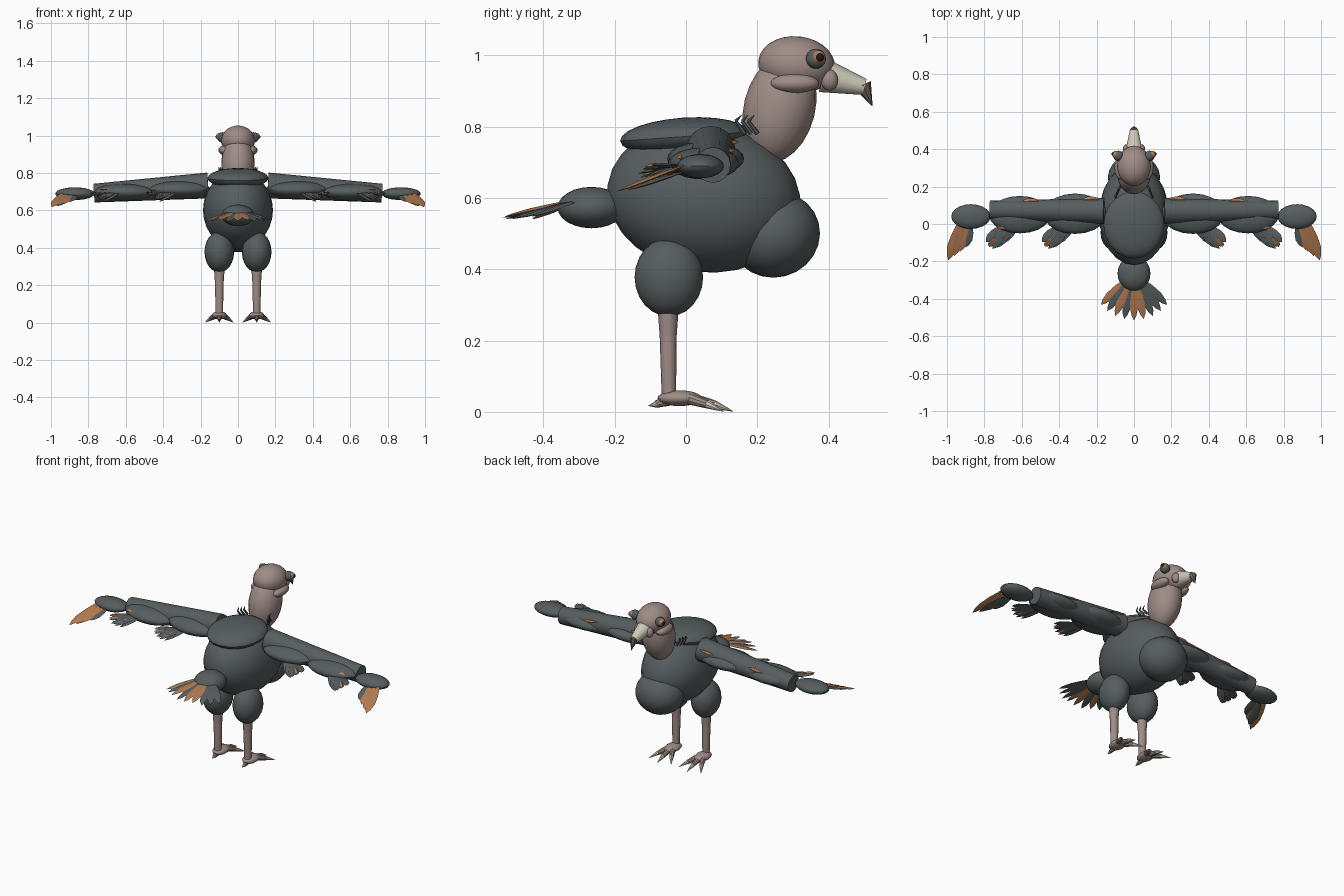
import bpy, bmesh, math
from mathutils import Matrix, Vector

cube = bpy.data.objects.get("Cube")
if cube:
    bpy.data.objects.remove(cube, do_unlink=True)


def material(name, r, g, b):
    m = bpy.data.materials.new(name)
    m.use_nodes = True
    m.diffuse_color = (r, g, b, 1)
    bsdf = next(n for n in m.node_tree.nodes if n.type == 'BSDF_PRINCIPLED')
    bsdf.inputs["Base Color"].default_value = (r, g, b, 1)
    bsdf.inputs["Roughness"].default_value = 0.8
    return m


GREY = material("slate plumage", 0.095, 0.112, 0.117)
SKIN = material("pinkish skin", 0.35, 0.265, 0.24)
RUST = material("rust feather", 0.46, 0.20, 0.085)
CREAM = material("cream horn", 0.62, 0.59, 0.48)
HORN = material("dark horn", 0.16, 0.12, 0.11)
BLACK = material("black pupil", 0.012, 0.012, 0.014)
parts = []


def finish(name, bm, mat):
    bmesh.ops.recalc_face_normals(bm, faces=bm.faces)
    mesh = bpy.data.meshes.new(name)
    bm.to_mesh(mesh)
    bm.free()
    mesh.materials.append(mat)
    ob = bpy.data.objects.new(name, mesh)
    bpy.context.collection.objects.link(ob)
    parts.append(ob)


def ball(name, centre, radii, mat, tilt=0, seg=20):
    """Ellipsoid, tilted about x in degrees."""
    bm = bmesh.new()
    m = (Matrix.Translation(centre) @ Matrix.Rotation(math.radians(tilt), 4, 'X')
         @ Matrix.Diagonal((*radii, 1)))
    bmesh.ops.create_uvsphere(bm, u_segments=seg, v_segments=seg * 3 // 5,
                              radius=1, matrix=m)
    finish(name, bm, mat)


def limb(name, a, b, ra, rb, mat, sides=14):
    """Tapered tube from a to b."""
    a, b = Vector(a), Vector(b)
    d = b - a
    bm = bmesh.new()
    m = Matrix.Translation((a + b) / 2) @ d.to_track_quat('Z', 'Y').to_matrix().to_4x4()
    bmesh.ops.create_cone(bm, cap_ends=True, segments=sides, radius1=ra,
                          radius2=rb, depth=d.length, matrix=m)
    bmesh.ops.remove_doubles(bm, verts=bm.verts, dist=0.0001)
    finish(name, bm, mat)


def feather(name, a, b, width, mat):
    """Flat pointed blade with a raised midrib."""
    a, b = Vector(a), Vector(b)
    d = b - a
    side = d.cross(Vector((0, 0, 1))).normalized()
    up = side.cross(d).normalized()
    bm = bmesh.new()
    rings = []
    for t, w in ((0, 0.3), (0.35, 0.85), (0.65, 1), (0.87, 0.6)):
        p, s, u = a + d * t, side * width * w, up * 0.006 * w
        rings.append([bm.verts.new(p + o) for o in (s, u, -s, -u)])
    for r, q in zip(rings, rings[1:]):
        for i in range(4):
            j = (i + 1) % 4
            bm.faces.new((r[i], r[j], q[j], q[i]))
    tip = bm.verts.new(b)
    bm.faces.new(rings[0])
    for i in range(4):
        bm.faces.new((rings[-1][i], rings[-1][(i + 1) % 4], tip))
    finish(name, bm, mat)


# Torso
ball("body", (0, 0.05, 0.6), (0.187, 0.272, 0.208), GREY, -8, 24)
ball("crop", (0, 0.248, 0.498), (0.14, 0.128, 0.121), GREY, 15)
ball("back_mantle", (0, -0.005, 0.772), (0.163, 0.18, 0.053), GREY, 4)
ball("tail_base", (0, -0.265, 0.573), (0.088, 0.095, 0.058), GREY)

# Tail fan
for i in range(9):
    angle = math.radians((i - 4) * 11)
    reach = 0.225 + 0.02 * math.cos(angle * 2)
    tip = (reach * 1.13 * math.sin(angle), -0.27 - reach * math.cos(angle),
           0.54 + 0.004 * (i % 3))
    base = (0.05 * math.sin(angle), -0.27 - 0.03 * math.cos(angle), 0.597)
    feather(f"tail_feather_{i + 1}", base, tip, 0.023,
            RUST if i in (0, 2, 4, 5) else GREY)

# Neck, head and beak
ball("neck", (0, 0.262, 0.852), (0.089, 0.1, 0.155), SKIN, -14)
ball("head", (0, 0.31, 0.973), (0.09, 0.108, 0.08), SKIN, -6, 24)
limb("beak", (0, 0.385, 0.943), (0, 0.5, 0.911), 0.048, 0.023, CREAM)
limb("beak_hook", (0, 0.495, 0.917), (0, 0.522, 0.857), 0.025, 0.001, HORN, 8)


def wing(side, s):
    """One outstretched wing with its feather groups."""
    def at(x, y, z):
        return (s * x, y, z)

    limb(f"{side}_wing_arm", at(0.16, 0.07, 0.733), at(0.77, 0.075, 0.692),
         0.069, 0.05, GREY, 16)
    ball(f"{side}_upper_wing", at(0.315, 0.055, 0.71), (0.17, 0.108, 0.048), GREY)
    ball(f"{side}_fore_wing", at(0.61, 0.05, 0.697), (0.165, 0.1, 0.045), GREY)
    ball(f"{side}_wing_hand", at(0.872, 0.04, 0.689), (0.105, 0.066, 0.034), GREY)

    # Trailing groups fan outward and back
    for group, x in (("inner", 0.32), ("outer", 0.62)):
        for i in range(5):
            base = at(x + 0.025 * i, -0.015, 0.705 - 0.004 * i)
            tip = at(x + 0.1 + 0.018 * i, -0.105 - 0.03 * i + 0.016 * i * i / 2,
                     0.645 + 0.012 * i)
            feather(f"{side}_{group}_feather_{i + 1}", base, tip, 0.022, GREY)
            if i % 2:
                tuft = [p + (q - p) * 0.5 for p, q in zip(base, tip)]
                feather(f"{side}_{group}_rust_feather_{i + 1}",
                        (tuft[0], tuft[1], tuft[2] + 0.008),
                        (tip[0] + s * 0.008, tip[1] + 0.008, tip[2] + 0.006),
                        0.011, RUST)

    # Wing tip fan
    for i in range(4):
        feather(f"{side}_tip_feather_{i + 1}",
                at(0.87 + 0.023 * i, 0.0, 0.684 + 0.003 * i),
                at(0.9 + 0.031 * i, -0.125 - 0.023 * i, 0.645 - 0.009 * i),
                0.026, GREY if i == 0 else RUST)
    feather(f"{side}_tip_under_feather", at(0.9, 0, 0.675),
            at(0.965, -0.165, 0.622), 0.026, GREY)

    # Short rust coverts lying on the wing
    for i, (x, y, z) in enumerate(((0.19, 0.135, 0.762), (0.51, 0.125, 0.738),
                                   (0.33, -0.01, 0.732), (0.65, -0.01, 0.72))):
        feather(f"{side}_covert_{i + 1}", at(x, y, z),
                at(x + 0.085, y - 0.005, z - 0.01), 0.016, RUST)


def face(side, s):
    """Eye, cheek folds and neck tufts."""
    ball(f"{side}_eye", (s * 0.083, 0.364, 0.99), (0.028, 0.028, 0.028), GREY)
    ball(f"{side}_iris", (s * 0.097, 0.371, 0.994), (0.02, 0.02, 0.02), RUST, 0, 14)
    ball(f"{side}_pupil", (s * 0.108, 0.374, 0.994), (0.012, 0.013, 0.013), BLACK, 0, 14)
    ball(f"{side}_cheek", (s * 0.07, 0.305, 0.921), (0.034, 0.068, 0.027), SKIN)
    ball(f"{side}_nostril_fold", (s * 0.038, 0.402, 0.93), (0.022, 0.024, 0.03), SKIN, 0, 14)
    for i in range(3):
        x, y = s * (0.075 + 0.008 * i), 0.2 - 0.018 * i
        mid = (x + s * 0.008, y - 0.025, 0.815)
        limb(f"{side}_neck_tuft_{i + 1}", (x, y, 0.78), mid, 0.007, 0.005, GREY, 6)
        limb(f"{side}_neck_tuft_tip_{i + 1}", mid,
             (x + s * 0.012, y - 0.008, 0.832), 0.005, 0.001, GREY, 6)


def leg(side, s):
    """Thigh, shank, foot and clawed toes."""
    x = s * 0.1
    ball(f"{side}_thigh", (x, -0.048, 0.378), (0.079, 0.096, 0.11), GREY)
    limb(f"{side}_shank_upper", (x, -0.05, 0.3), (x, -0.05, 0.215), 0.03, 0.024, SKIN)
    limb(f"{side}_shank_lower", (x, -0.05, 0.22), (x, -0.048, 0.04), 0.024, 0.02, SKIN)
    ball(f"{side}_foot", (x, -0.018, 0.039), (0.04, 0.062, 0.022), SKIN)
    for i, spread in enumerate((-1, 0, 1)):
        knuckle = (x + spread * 0.045, 0.078 - 0.018 * abs(spread), 0.022)
        limb(f"{side}_toe_{i + 1}", (x + spread * 0.018, 0.01, 0.038), knuckle,
             0.017, 0.012, SKIN, 10)
        limb(f"{side}_claw_{i + 1}", knuckle,
             (x + spread * 0.074, 0.132 - 0.026 * abs(spread), 0.002),
             0.012, 0.001, CREAM, 8)
    limb(f"{side}_hind_toe", (x, -0.05, 0.033), (x, -0.084, 0.022), 0.016, 0.01, SKIN, 10)
    limb(f"{side}_hind_claw", (x, -0.082, 0.022), (x, -0.105, 0.018), 0.01, 0.001, CREAM, 8)


for side, s in (("left", 1), ("right", -1)):
    wing(side, s)
    face(side, s)
    leg(side, s)

# Smooth the rounded parts, keep creases sharp
bpy.ops.object.select_all(action='DESELECT')
for ob in parts:
    ob.select_set(True)
bpy.context.view_layer.objects.active = parts[0]
bpy.ops.object.shade_smooth_by_angle(angle=math.radians(35))
